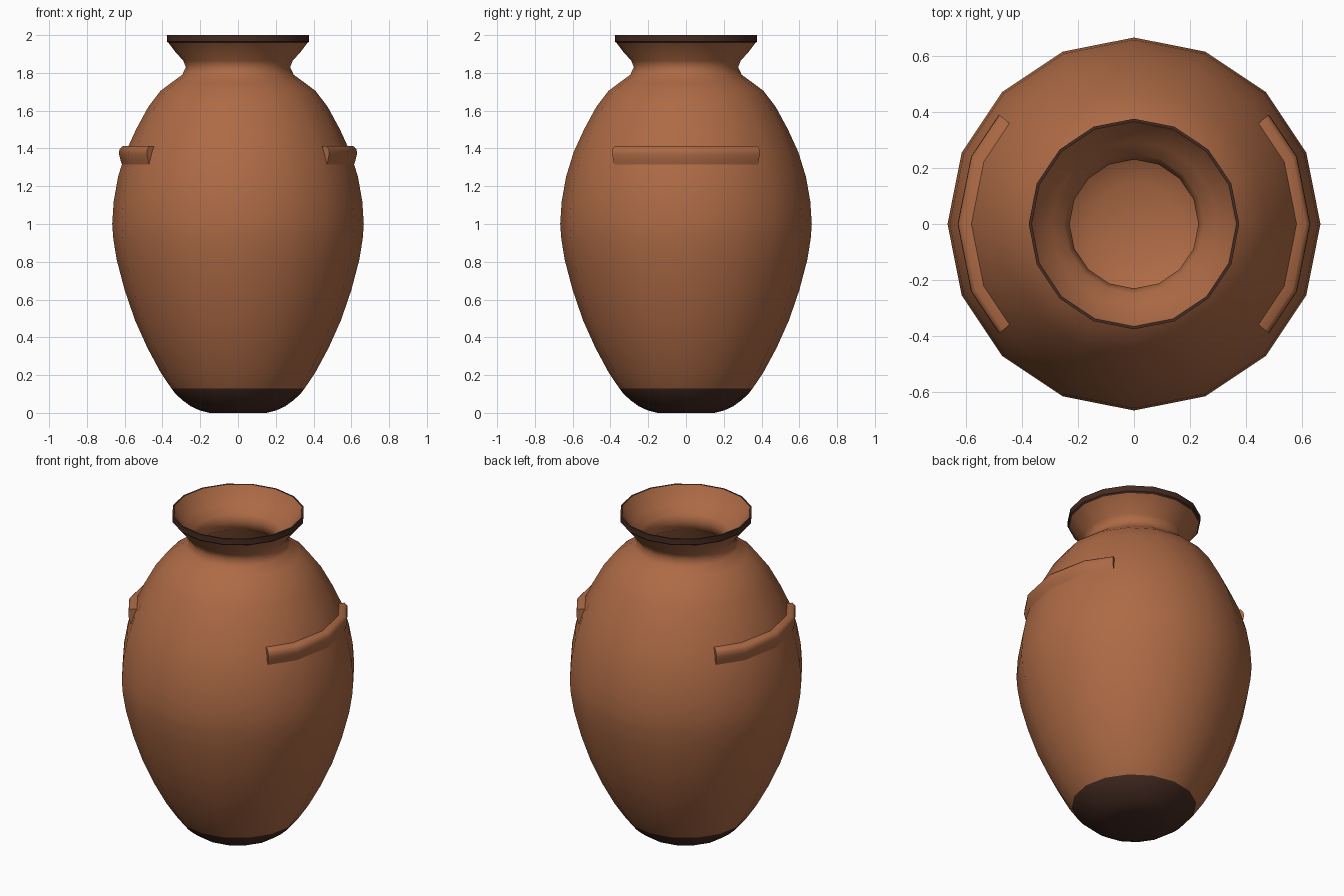
import bpy, bmesh, math

if "Cube" in bpy.data.objects:
    bpy.data.objects.remove(bpy.data.objects["Cube"])

SIDES = 16


def material(name, rgb):
    m = bpy.data.materials.new(name)
    m.diffuse_color = (*rgb, 1)
    m.use_nodes = True
    m.node_tree.nodes["Principled BSDF"].inputs["Base Color"].default_value = m.diffuse_color
    return m


clay = material("terracotta", (0.42, 0.145, 0.06))
dark = material("dark_brown", (0.06, 0.024, 0.016))


def finish(bm, name, angle):
    bmesh.ops.recalc_face_normals(bm, faces=bm.faces)
    me = bpy.data.meshes.new(name)
    bm.to_mesh(me)
    bm.free()
    me.materials.append(clay)
    me.materials.append(dark)
    ob = bpy.data.objects.new(name, me)
    bpy.context.collection.objects.link(ob)
    bpy.ops.object.select_all(action='DESELECT')
    ob.select_set(True)
    bpy.context.view_layer.objects.active = ob
    bpy.ops.object.shade_smooth_by_angle(angle=math.radians(angle))
    return ob


# Vase: outer profile, then the inner wall down to a floor
outer = [(0.15, 0), (0.20, 0.012), (0.25, 0.035), (0.295, 0.068), (0.33, 0.10),
         (0.353, 0.13), (0.41, 0.215), (0.48, 0.345), (0.545, 0.49), (0.60, 0.65),
         (0.642, 0.81), (0.66, 0.92), (0.666, 1.0), (0.658, 1.12), (0.635, 1.25),
         (0.595, 1.38), (0.54, 1.50), (0.475, 1.62), (0.41, 1.705), (0.35, 1.75),
         (0.295, 1.79), (0.276, 1.83), (0.29, 1.865), (0.335, 1.915), (0.366, 1.957),
         (0.376, 1.965), (0.376, 2.0)]
inner = [(0.366, 2.0), (0.345, 1.965), (0.295, 1.91), (0.25, 1.87), (0.23, 1.83),
         (0.25, 1.77), (0.36, 1.69), (0.49, 1.50), (0.585, 1.25), (0.616, 1.0),
         (0.59, 0.78), (0.50, 0.49), (0.37, 0.25), (0.28, 0.12), (0.15, 0.06)]
bm = bmesh.new()
rings = [[bm.verts.new((r * math.cos(i * math.tau / SIDES), r * math.sin(i * math.tau / SIDES), z))
          for i in range(SIDES)] for r, z in outer + inner]
n_out = len(outer)
for k in range(len(rings) - 1):
    for i in range(SIDES):
        j = (i + 1) % SIDES
        f = bm.faces.new((rings[k][i], rings[k][j], rings[k + 1][j], rings[k + 1][i]))
        # dark foot and rim band
        z = f.calc_center_median().z
        f.material_index = int(k < n_out and (z < 0.13 or z > 1.957))
bm.faces.new(rings[0]).material_index = 1
bm.faces.new(rings[-1])
finish(bm, "vase_body", 50)

# Lug ledges on both sides, following the faceted shoulder
section = [(0.53, 1.41), (0.612, 1.412), (0.628, 1.395), (0.630, 1.37), (0.621, 1.335), (0.612, 1.305), (0.55, 1.30)]
step = math.tau / SIDES


def lug(name, side):
    bm = bmesh.new()
    loops = []
    for deg in (-39, -22.5, 0, 22.5, 39):
        a = math.radians(deg)
        flat = math.cos(step / 2) / math.cos(a % step - step / 2)
        loops.append([bm.verts.new((side * r * flat * math.cos(a), r * flat * math.sin(a), z))
                      for r, z in section])
    n = len(section)
    for p, q in zip(loops, loops[1:]):
        for i in range(n):
            bm.faces.new((p[i], p[(i + 1) % n], q[(i + 1) % n], q[i]))
    bm.faces.new(loops[0])
    bm.faces.new(loops[-1])
    return finish(bm, name, 50)


lug("right_lug", 1)
lug("left_lug", -1)
